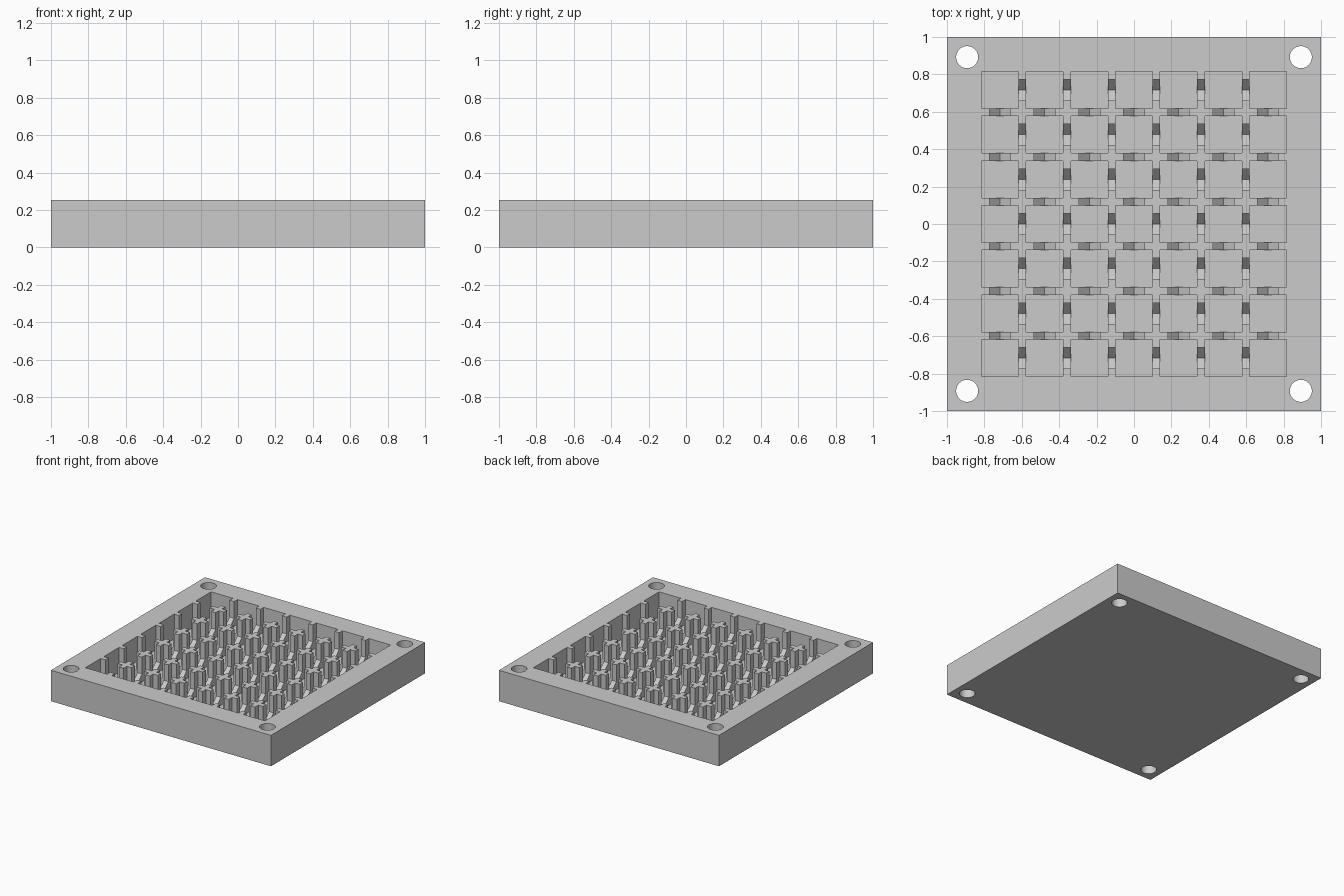
import bpy
import bmesh
import math
from mathutils import Matrix, Vector

HEIGHT = 0.254
FLOOR = 0.05
PITCH = 0.239
POCKET = 0.198
COUNT = 7
GROOVE = 0.056       # half width of the grooves
GROOVE_LOW = 0.06    # bottom of the V
OVER = HEIGHT + 0.1  # cutters reach above the rim

default = bpy.data.objects.get("Cube")
if default:
    bpy.data.objects.remove(default, do_unlink=True)

grey = bpy.data.materials.new("plain_grey")
grey.use_nodes = True
colour = (0.6, 0.6, 0.6, 1)
grey.diffuse_color = colour
grey.node_tree.nodes["Principled BSDF"].inputs["Base Color"].default_value = colour

centres = [(i - (COUNT - 1) / 2) * PITCH for i in range(COUNT)]


def add_box(bm, x, y, w, d, low, high):
    place = Matrix.Translation((x, y, (low + high) / 2))
    bmesh.ops.create_cube(bm, size=1, matrix=place @ Matrix.Diagonal((w, d, high - low, 1)))


def add_groove(bm, offset, turn):
    """Slot with a V bottom, running along x before the turn."""
    end = centres[-1]
    profile = [(-GROOVE, OVER), (-GROOVE, GROOVE_LOW + GROOVE), (0, GROOVE_LOW),
               (GROOVE, GROOVE_LOW + GROOVE), (GROOVE, OVER)]
    rot = Matrix.Rotation(turn, 4, "Z")
    face = bm.faces.new([bm.verts.new(rot @ Vector((-end, offset + u, z))) for u, z in profile])
    result = bmesh.ops.extrude_face_region(bm, geom=[face], use_keep_orig=True)
    moved = [v for v in result["geom"] if isinstance(v, bmesh.types.BMVert)]
    bmesh.ops.translate(bm, verts=moved, vec=rot @ Vector((2 * end, 0, 0)))


def make_object(name, bm):
    bmesh.ops.recalc_face_normals(bm, faces=bm.faces[:])
    mesh = bpy.data.meshes.new(name)
    bm.to_mesh(mesh)
    bm.free()
    mesh.materials.append(grey)
    obj = bpy.data.objects.new(name, mesh)
    bpy.context.collection.objects.link(obj)
    return obj


# Solid block
bm = bmesh.new()
add_box(bm, 0, 0, 2, 2, 0, HEIGHT)
tray = make_object("pocket_tray", bm)
cutters = []

# Square pockets
bm = bmesh.new()
for x in centres:
    for y in centres:
        add_box(bm, x, y, POCKET, POCKET, FLOOR, OVER)
cutters.append(make_object("pocket_cutter", bm))

# Grooves through the pocket walls, both ways
for name, turn in (("groove_cutter_x", 0), ("groove_cutter_y", math.pi / 2)):
    bm = bmesh.new()
    for c in centres:
        add_groove(bm, c, turn)
    cutters.append(make_object(name, bm))

# Corner screw holes
bm = bmesh.new()
for sx in (-1, 1):
    for sy in (-1, 1):
        bmesh.ops.create_cone(bm, cap_ends=True, segments=48, radius1=0.059, radius2=0.059,
                              depth=1, matrix=Matrix.Translation((sx * 0.892, sy * 0.892, 0.1)))
cutters.append(make_object("hole_cutter", bm))

# Cut the block and drop the cutters
for cutter in cutters:
    cutter.hide_render = True
    mod = tray.modifiers.new(cutter.name, "BOOLEAN")
    mod.operation = "DIFFERENCE"
    mod.solver = "EXACT"
    mod.object = cutter
bpy.context.view_layer.update()
depsgraph = bpy.context.evaluated_depsgraph_get()
carved = bpy.data.meshes.new_from_object(tray.evaluated_get(depsgraph))
tray.modifiers.clear()
tray.data = carved
for cutter in cutters:
    bpy.data.objects.remove(cutter, do_unlink=True)

# Smooth only the round hole walls
bpy.ops.object.select_all(action="DESELECT")
tray.select_set(True)
bpy.context.view_layer.objects.active = tray
bpy.ops.object.shade_smooth_by_angle(angle=math.radians(30))
